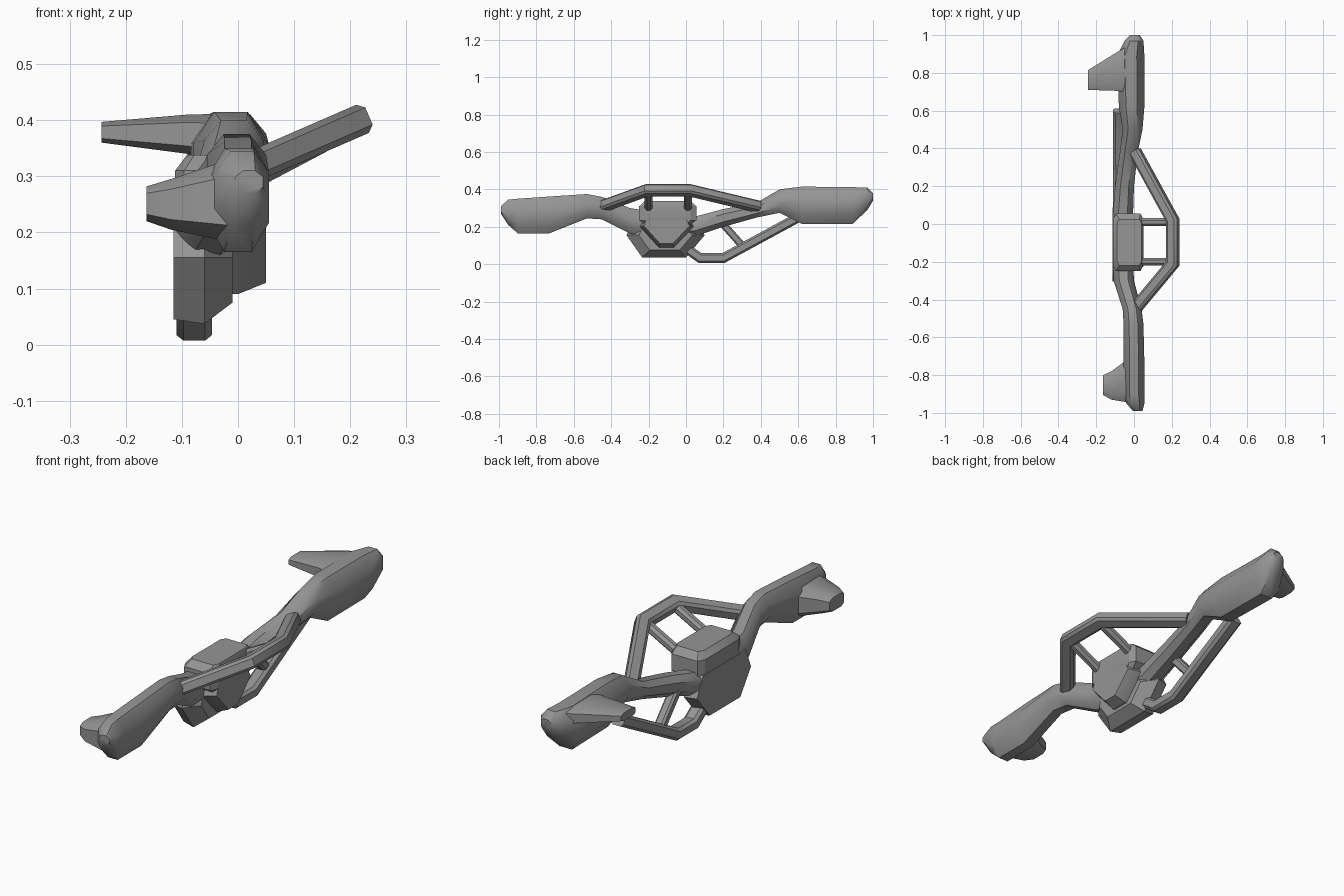
import bpy, bmesh, math
from mathutils import Vector

cube = bpy.data.objects.get("Cube")
if cube:
    bpy.data.objects.remove(cube)

grey = bpy.data.materials.new("mid_grey")
grey.use_nodes = True
grey.diffuse_color = (0.3, 0.3, 0.3, 1)
grey.node_tree.nodes["Principled BSDF"].inputs["Base Color"].default_value = (0.3, 0.3, 0.3, 1)


def loft(name, rings, angle=35):
    """Skin a list of equal-length point rings and cap both ends."""
    bm = bmesh.new()
    rows = [[bm.verts.new(p) for p in ring] for ring in rings]
    n = len(rows[0])
    for a, b in zip(rows, rows[1:]):
        for i in range(n):
            j = (i + 1) % n
            bm.faces.new((a[i], a[j], b[j], b[i]))
    bm.faces.new(rows[0][::-1])
    bm.faces.new(rows[-1])
    bmesh.ops.recalc_face_normals(bm, faces=bm.faces)
    mesh = bpy.data.meshes.new(name)
    bm.to_mesh(mesh)
    bm.free()
    mesh.materials.append(grey)
    ob = bpy.data.objects.new(name, mesh)
    bpy.context.collection.objects.link(ob)
    bpy.ops.object.select_all(action='DESELECT')
    ob.select_set(True)
    bpy.context.view_layer.objects.active = ob
    bpy.ops.object.shade_smooth_by_angle(angle=math.radians(angle))
    return ob


def octagon(u0, u1, v0, v1, cut=0.28):
    """Chamfered rectangle."""
    a, b = (u1 - u0) * cut, (v1 - v0) * cut
    return [(u0 + a, v0), (u1 - a, v0), (u1, v0 + b), (u1, v1 - b),
            (u1 - a, v1), (u0 + a, v1), (u0, v1 - b), (u0, v0 + b)]


def bar(name, path, normal, width, height, cut=0.2):
    """Mitred chamfered bar along a path lying in the plane of the normal."""
    pts = [Vector(p) for p in path]
    n = Vector(normal).normalized()
    rings = []
    for i, p in enumerate(pts):
        d_in = (p - pts[max(i - 1, 0)]).normalized()
        d_out = (pts[min(i + 1, len(pts) - 1)] - p).normalized()
        t = (d_in + d_out).normalized()
        side = n.cross(t).normalized()
        ref = d_out if d_out.length else d_in
        side /= max(0.5, side.dot(n.cross(ref).normalized()))
        w, h = width / 2, height / 2
        rings.append([p + side * u + n * v for u, v in octagon(-w, w, -h, h, cut)])
    return loft(name, rings)


# Main beam with a grip at each end: y, then x and z bounds
beam = [
    (-0.99, -0.005, 0.045, 0.27, 0.31),
    (-0.95, -0.04, 0.055, 0.21, 0.345),
    (-0.90, -0.055, 0.055, 0.165, 0.35),
    (-0.73, -0.055, 0.055, 0.165, 0.362),
    (-0.53, -0.055, 0.05, 0.245, 0.375),
    (-0.45, -0.06, 0.04, 0.24, 0.36),
    (-0.30, -0.108, 0.0, 0.165, 0.30),
    (-0.10, -0.113, -0.01, 0.12, 0.27),
    (0.05, -0.113, -0.005, 0.15, 0.255),
    (0.20, -0.10, 0.0, 0.20, 0.295),
    (0.38, -0.075, 0.02, 0.25, 0.33),
    (0.50, -0.06, 0.045, 0.275, 0.40),
    (0.62, -0.08, 0.055, 0.215, 0.415),
    (0.89, -0.09, 0.055, 0.215, 0.412),
    (0.97, -0.05, 0.05, 0.29, 0.41),
    (1.00, -0.02, 0.03, 0.34, 0.38),
]
loft("main_beam", [[(x, y, z) for x, z in octagon(*b)] for y, *b in beam], 40)

# Side pegs on the grips: x, then y and z bounds
pegs = {
    "front_peg": [(0.0, -0.95, -0.69, 0.18, 0.335),
                  (-0.12, -0.93, -0.78, 0.205, 0.295),
                  (-0.163, -0.905, -0.80, 0.22, 0.282)],
    "rear_peg": [(0.0, 0.69, 0.96, 0.32, 0.412),
                 (-0.09, 0.705, 0.91, 0.34, 0.41),
                 (-0.243, 0.71, 0.815, 0.36, 0.397)],
}
for name, rows in pegs.items():
    loft(name, [[(x, y, z) for y, z in octagon(*b, 0.2)] for x, *b in rows])

# Hub: hexagonal housing, widest in the middle of its depth
HUB = [(-0.235, 0.037), (0.0, 0.037), (0.10, 0.155), (0.05, 0.25), (-0.28, 0.25), (-0.318, 0.155)]


def scaled(x, s):
    return [(x, -0.108 + (y + 0.108) * s, 0.155 + (z - 0.155) * s) for y, z in HUB]


loft("hub_housing", [scaled(-0.115, 0.93), scaled(-0.06, 1.0), scaled(-0.01, 0.68)], 20)

# Wedge-shaped nose on the hub
NOSE = [(-0.145, 0.09), (-0.065, 0.09), (0.04, 0.20), (0.02, 0.235), (-0.23, 0.235), (-0.245, 0.20)]
loft("hub_nose", [[(x, -0.105 + (y + 0.105) * s, 0.235 + (z - 0.235) * s) for y, z in NOSE]
                  for x, s in ((-0.03, 1.0), (0.0, 1.0), (0.05, 0.86))], 20)

# Upper box of the hub, chamfered toward its top
box = [(0.205, 0.04), (0.235, 0.0), (0.31, 0.0), (0.338, 0.03)]
loft("hub_top_box", [[(x, y, z) for x, y in
                      octagon(-0.112 + i * 0.7, 0.05 - i * 0.3, -0.25 + i, 0.055 - i, 0.1)]
                     for z, i in box], 25)

# Guard loop standing out from the beam
loop_normal = (-0.40, 0, 0.92)
bar("guard_loop", [(0.005, 0.385, 0.308), (0.205, 0.02, 0.395),
                   (0.205, -0.21, 0.395), (0.005, -0.45, 0.308)], loop_normal, 0.062, 0.055)
for name, y in (("rear_strut", 0.01), ("front_strut", -0.20)):
    bar("guard_" + name, [(0.02, y, 0.295), (0.20, y, 0.39)], loop_normal, 0.042, 0.042, 0.28)

# Lower brace from hub to rear grip, with a short link
bar("lower_brace", [(-0.078, -0.02, 0.10), (-0.078, 0.075, 0.033),
                    (-0.078, 0.20, 0.033), (-0.078, 0.60, 0.25)], (1, 0, 0), 0.052, 0.064)
bar("brace_link", [(-0.078, 0.30, 0.10), (-0.078, 0.18, 0.235)], (1, 0, 0), 0.04, 0.045)
